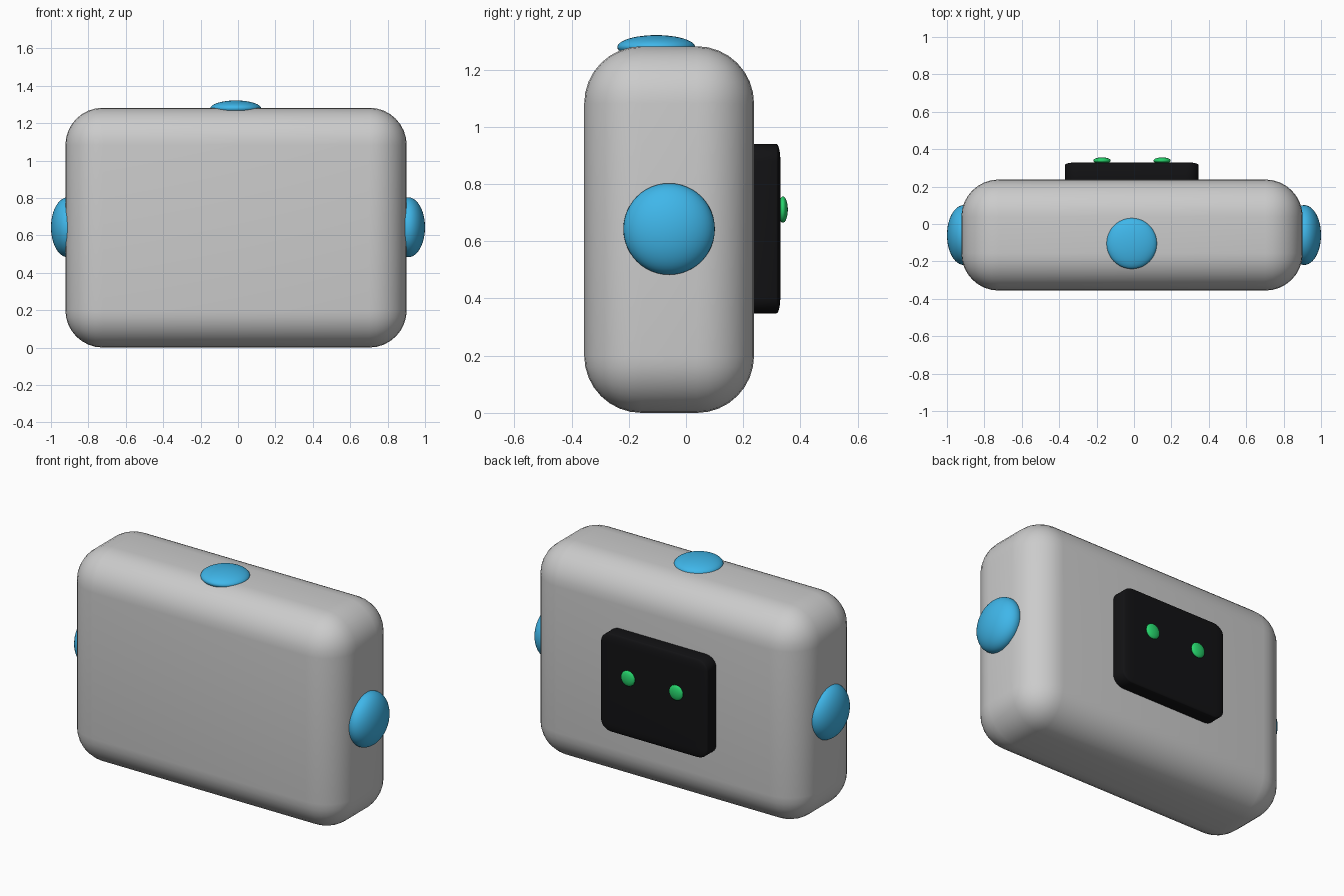
import bpy, bmesh
from mathutils import Vector

if "Cube" in bpy.data.objects:
    bpy.data.objects.remove(bpy.data.objects["Cube"])


def material(name, rgb):
    m = bpy.data.materials.new(name)
    m.diffuse_color = (*rgb, 1)
    m.use_nodes = True
    m.node_tree.nodes["Principled BSDF"].inputs["Base Color"].default_value = m.diffuse_color
    return m


def finish(name, bm, mat=None):
    me = bpy.data.meshes.new(name)
    bm.to_mesh(me)
    bm.free()
    me.shade_smooth()
    ob = bpy.data.objects.new(name, me)
    bpy.context.collection.objects.link(ob)
    if mat:
        me.materials.append(mat)
    return ob


def rounded_box(name, lo, hi, radii, mat=None, segments=8):
    """Box between two corners, edges rounded by a radius per axis."""
    lo, hi, r = Vector(lo), Vector(hi), Vector(radii)
    bm = bmesh.new()
    bmesh.ops.create_cube(bm, size=1)
    bmesh.ops.scale(bm, vec=[(hi[i] - lo[i]) / r[i] for i in range(3)], verts=bm.verts)
    bmesh.ops.bevel(bm, geom=bm.edges[:], offset=1, segments=segments,
                    profile=0.5, affect='EDGES', clamp_overlap=True)
    bmesh.ops.scale(bm, vec=r, verts=bm.verts)
    bmesh.ops.translate(bm, vec=(lo + hi) / 2, verts=bm.verts)
    return finish(name, bm, mat)


def ellipsoid(name, centre, radii, mat):
    bm = bmesh.new()
    bmesh.ops.create_uvsphere(bm, u_segments=48, v_segments=24, radius=1)
    bmesh.ops.scale(bm, vec=radii, verts=bm.verts)
    bmesh.ops.translate(bm, vec=centre, verts=bm.verts)
    return finish(name, bm, mat)


blue = material("blue", (0.05, 0.47, 0.82))
black = material("black", (0.006, 0.006, 0.007))
green = material("green", (0.02, 0.66, 0.15))

# Main rounded body
rounded_box("body", (-0.923, -0.356, 0), (0.902, 0.238, 1.282), (0.2, 0.2, 0.2))

# Screen panel on the back
rounded_box("screen", (-0.368, 0.20, 0.348), (0.345, 0.33, 0.94), (0.07, 0.014, 0.06), black)

# Eyes on the screen
for side, x in (("left", -0.171), ("right", 0.15)):
    ellipsoid(side + "_eye", (x, 0.339, 0.711), (0.046, 0.017, 0.046), green)

# Domed buttons on both sides and on top
for side, s in (("left", -1), ("right", 1)):
    ellipsoid(side + "_button", (s * 0.91, -0.059, 0.643), (0.09, 0.16, 0.16), blue)
ellipsoid("top_button", (-0.012, -0.104, 1.279), (0.135, 0.136, 0.042), blue)
